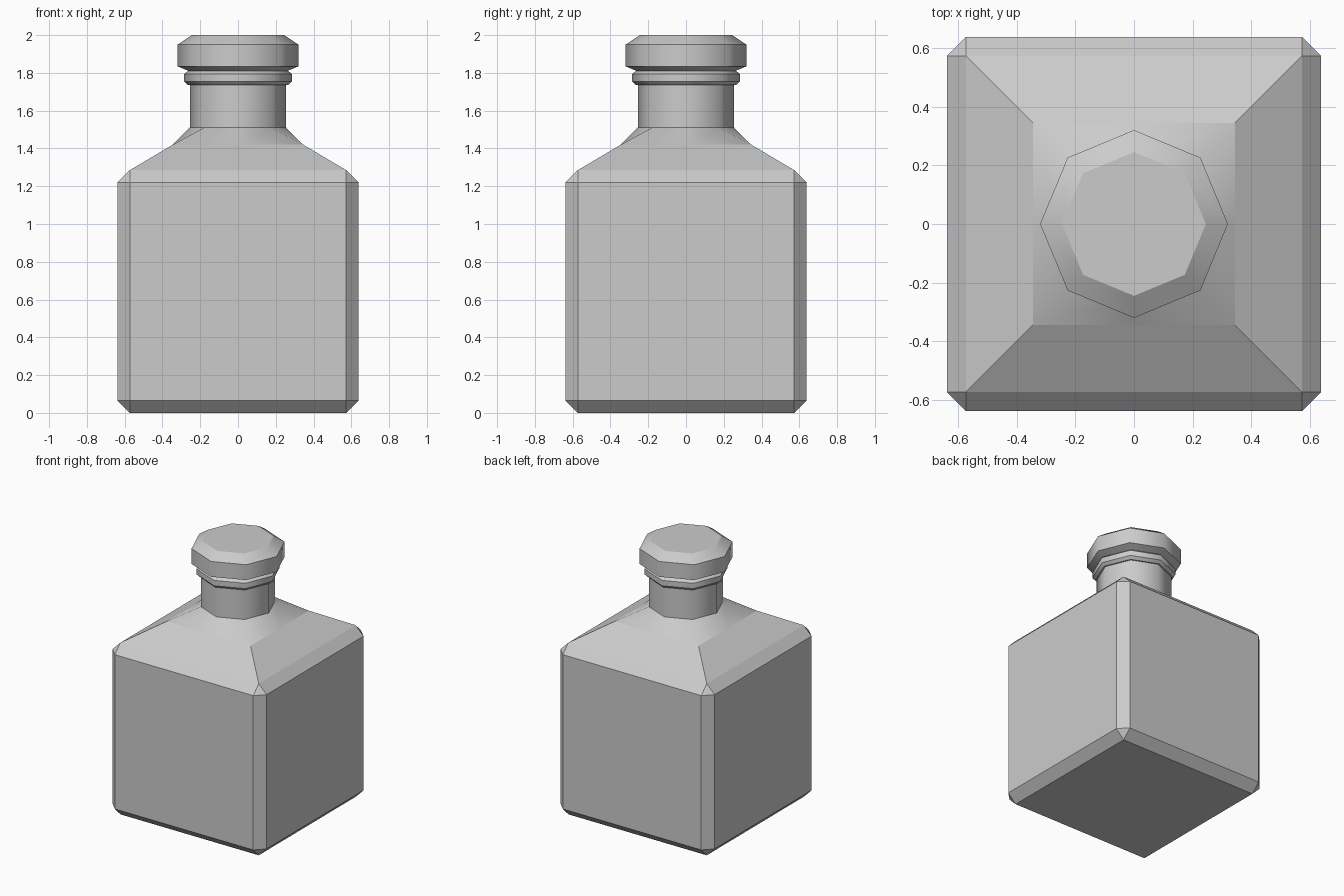
import bpy, bmesh
from math import cos, sin, pi

cube = bpy.data.objects.get("Cube")
if cube:
    bpy.data.objects.remove(cube, do_unlink=True)

SIDES = 8

glass = bpy.data.materials.new("plain grey")
glass.use_nodes = True
GREY = (0.6, 0.6, 0.6, 1)
glass.diffuse_color = GREY
glass.node_tree.nodes["Principled BSDF"].inputs["Base Color"].default_value = GREY


def finish(bm, name):
    bmesh.ops.recalc_face_normals(bm, faces=bm.faces)
    mesh = bpy.data.meshes.new(name)
    bm.to_mesh(mesh)
    bm.free()
    mesh.materials.append(glass)
    obj = bpy.data.objects.new(name, mesh)
    bpy.context.collection.objects.link(obj)


def ring(bm, radius, z, square=False):
    verts = []
    for k in range(SIDES):
        c, s = cos(k * 2 * pi / SIDES), sin(k * 2 * pi / SIDES)
        r = radius / max(abs(c), abs(s)) if square else radius
        verts.append(bm.verts.new((r * c, r * s, z)))
    return verts


def bridge(bm, a, b):
    for k in range(SIDES):
        n = (k + 1) % SIDES
        bm.faces.new((a[k], a[n], b[n], b[k])).smooth = True


def turned(name, profile):
    """Eight-sided turned part: soft around the axis, crisp along the profile."""
    bm = bmesh.new()
    rings = [ring(bm, r, z) for r, z in profile]
    for a, b in zip(rings, rings[1:]):
        bridge(bm, a, b)
    bm.faces.new(rings[0])
    bm.faces.new(rings[-1])
    for loop in rings:
        for k in range(SIDES):
            bm.edges.get((loop[k], loop[(k + 1) % SIDES])).smooth = False
    finish(bm, name)


# Chamfered square body
HALF, BODY_TOP, CHAMFER = 0.638, 1.285, 0.065
bm = bmesh.new()
bmesh.ops.create_cube(bm, size=1)
bmesh.ops.scale(bm, vec=(2 * HALF, 2 * HALF, BODY_TOP), verts=bm.verts)
bmesh.ops.translate(bm, vec=(0, 0, BODY_TOP / 2), verts=bm.verts)
bmesh.ops.bevel(bm, geom=bm.edges[:], offset=CHAMFER, segments=1, affect='EDGES')
top = max(bm.faces, key=lambda f: f.calc_center_median().z)
corners = list(top.verts)
bmesh.ops.delete(bm, geom=[top], context='FACES_ONLY')


def corner(k):
    a = k * pi / 2 + pi / 4
    return max(corners, key=lambda v: v.co.x * cos(a) + v.co.y * sin(a))


# Four sloping shoulders
shoulder = ring(bm, 0.345, 1.42, square=True)
for k in range(4):
    i = 2 * k + 1
    bm.faces.new((corner(k), corner(k + 1), shoulder[(i + 2) % SIDES],
                  shoulder[(i + 1) % SIDES], shoulder[i]))

# Square-to-octagon blend up to the neck
bridge(bm, shoulder, ring(bm, 0.255, 1.51))
finish(bm, "bottle_body")

# Neck, lip and stopper
turned("neck", [(0.255, 1.51), (0.255, 1.74)])
turned("neck_lip", [(0.265, 1.735), (0.285, 1.755), (0.285, 1.795), (0.262, 1.813)])
turned("stopper", [(0.262, 1.81), (0.32, 1.835), (0.32, 1.95), (0.245, 2.0)])
